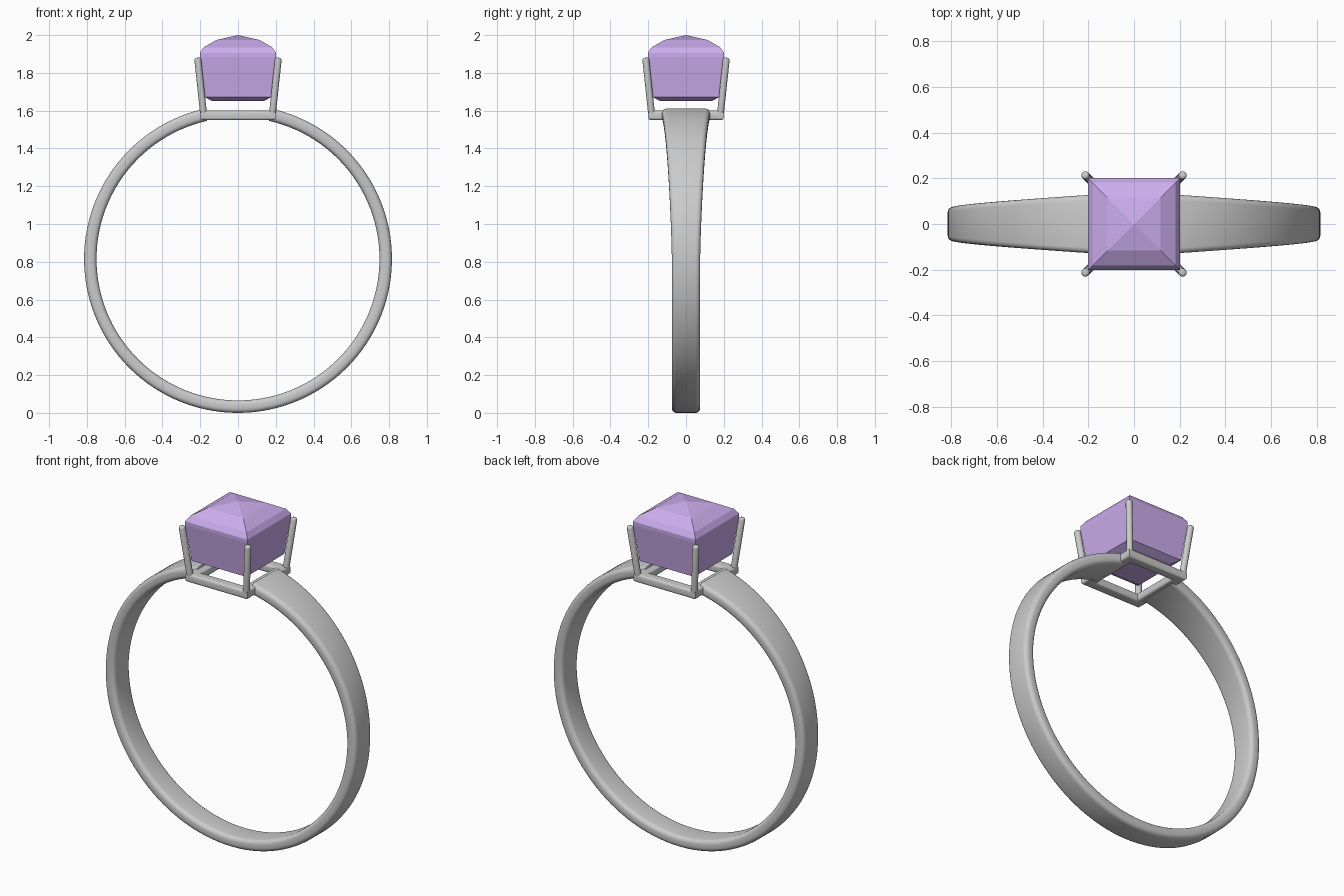
import bpy, bmesh
from math import sin, cos, pi, radians
from mathutils import Vector

if "Cube" in bpy.data.objects:
    bpy.data.objects.remove(bpy.data.objects["Cube"])


def loft(name, rings, cyclic=False, smooth=True):
    """Skin a list of equal-length point loops; open lofts get end caps."""
    bm = bmesh.new()
    loops = [[bm.verts.new(p) for p in r] for r in rings]
    n = len(loops[0])
    pairs = list(zip(loops, loops[1:]))
    if cyclic:
        pairs.append((loops[-1], loops[0]))
    for a, b in pairs:
        for i in range(n):
            j = (i + 1) % n
            bm.faces.new((a[i], a[j], b[j], b[i]))
    if not cyclic:
        bm.faces.new(loops[0])
        bm.faces.new(loops[-1])
    bmesh.ops.remove_doubles(bm, verts=bm.verts, dist=1e-5)
    bmesh.ops.recalc_face_normals(bm, faces=bm.faces)
    me = bpy.data.meshes.new(name)
    bm.to_mesh(me)
    bm.free()
    ob = bpy.data.objects.new(name, me)
    bpy.context.collection.objects.link(ob)
    if smooth:
        bpy.ops.object.select_all(action='DESELECT')
        ob.select_set(True)
        bpy.context.view_layer.objects.active = ob
        bpy.ops.object.shade_smooth_by_angle(angle=radians(40))
    return ob


def rounded_rect(hw, hh, r, seg=4):
    """Rounded rectangle profile as (u, v) points."""
    pts = []
    for k, (sx, sy) in enumerate(((1, 1), (-1, 1), (-1, -1), (1, -1))):
        for i in range(seg + 1):
            a = pi / 2 * (k + i / seg)
            pts.append((sx * (hw - r) + r * cos(a), sy * (hh - r) + r * sin(a)))
    return pts


# Band: open ring that widens towards the stone
CZ, R, GAP, N = 0.815, 0.782, radians(12.6), 112
rings = []
for i in range(N + 1):
    a = GAP + (2 * pi - 2 * GAP) * i / N          # angle from straight up
    d = min(a, 2 * pi - a)
    t = max(0, 1 - (d - GAP) / (pi / 2 - GAP))
    half = 0.075 + 0.054 * t ** 1.35
    rings.append([((R + v) * sin(a), u, CZ + (R + v) * cos(a))
                  for u, v in rounded_rect(half, 0.033, 0.024)])
loft("band", rings)

# Seat: mitred square frame under the stone
corners = ((1, 1), (-1, 1), (-1, -1), (1, -1))
loft("seat_frame", [[((0.17 + u) * sx, (0.17 + u) * sy, 1.575 + v)
                     for u, v in rounded_rect(0.03, 0.025, 0.014)]
                    for sx, sy in corners], cyclic=True)

# Prongs: four leaning rods with rounded tips
RAD = 0.018
for k, (sx, sy) in enumerate(corners):
    base, tip = Vector((0.18 * sx, 0.18 * sy, 1.56)), Vector((0.214 * sx, 0.214 * sy, 1.88))
    axis = (tip - base).normalized()
    side = axis.orthogonal().normalized()
    other = axis.cross(side)
    stations = [(base, RAD), (tip - axis * 0.012, RAD), (tip - axis * 0.006, RAD * 0.9),
                (tip - axis * 0.001, RAD * 0.65), (tip, RAD * 0.35)]
    loft(f"prong_{k + 1}", [[p + (side * cos(2 * pi * i / 16) + other * sin(2 * pi * i / 16)) * r
                             for i in range(16)] for p, r in stations])

# Stone: square faceted cut with a low pointed crown
profile = [(0.135, 1.65), (0.177, 1.672), (0.179, 1.692), (0.202, 1.885), (0.202, 1.905),
           (0.182, 1.935), (0.115, 1.974), (0.0004, 2.0)]
stone = loft("gemstone", [[(h * sx, h * sy, z) for sx, sy in corners] for h, z in profile],
             smooth=False)
mat = bpy.data.materials.new("lilac_stone")
mat.diffuse_color = (0.60, 0.42, 0.85, 1)
mat.use_nodes = True
mat.node_tree.nodes["Principled BSDF"].inputs["Base Color"].default_value = mat.diffuse_color
stone.data.materials.append(mat)
